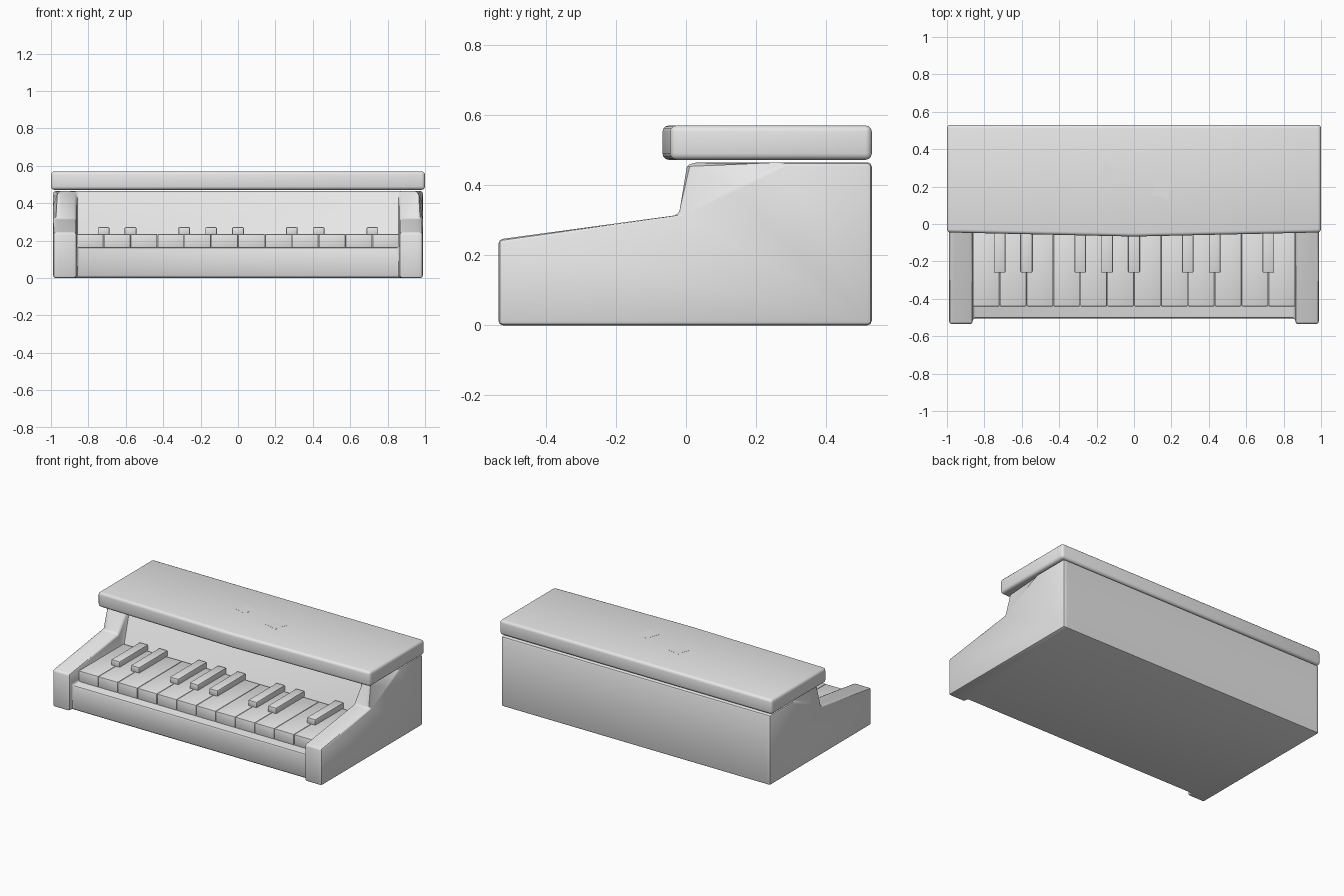
import bpy, bmesh, math
from mathutils import Vector

if "Cube" in bpy.data.objects:
    bpy.data.objects.remove(bpy.data.objects["Cube"], do_unlink=True)

grey = bpy.data.materials.new("plain_grey")
grey.use_nodes = True
grey.diffuse_color = (0.8, 0.8, 0.8, 1)
grey.node_tree.nodes["Principled BSDF"].inputs["Base Color"].default_value = (0.8, 0.8, 0.8, 1)


def finish(name, bm, bevel=0.0, segments=2):
    """Round the sharp edges, shade smoothly and link the part."""
    bmesh.ops.recalc_face_normals(bm, faces=bm.faces[:])
    if bevel:
        sharp = [e for e in bm.edges if len(e.link_faces) == 2
                 and e.calc_face_angle(0) > math.radians(25)]
        bmesh.ops.bevel(bm, geom=sharp, offset=bevel, segments=segments,
                        profile=0.5, affect='EDGES', clamp_overlap=True)
    for f in bm.faces:
        f.smooth = True
    mesh = bpy.data.meshes.new(name)
    bm.to_mesh(mesh)
    bm.free()
    mesh.set_sharp_from_angle(angle=math.radians(40))
    mesh.materials.append(grey)
    obj = bpy.data.objects.new(name, mesh)
    bpy.context.collection.objects.link(obj)
    return obj


def prism(name, outline, z0, z1, bevel=0.0, segments=2):
    """Extrude a plan outline from z0 up to z1."""
    bm = bmesh.new()
    base = bm.faces.new([bm.verts.new((x, y, z0)) for x, y in outline])
    top = bmesh.ops.extrude_face_region(bm, geom=[base])["geom"]
    bmesh.ops.translate(bm, vec=(0, 0, z1 - z0),
                        verts=[v for v in top if isinstance(v, bmesh.types.BMVert)])
    return finish(name, bm, bevel, segments)


def box(name, x0, x1, y0, y1, z0, z1, bevel=0.0):
    return prism(name, [(x0, y0), (x1, y0), (x1, y1), (x0, y1)], z0, z1, bevel)


# Case: side profiles (y, z) lofted across x, with cheeks either side of the key bed
def cheek(notch):
    return [(-0.535, 0), (-0.535, 0.245), (-0.02, 0.315), notch,
            (0.28, 0.465), (0.53, 0.465), (0.53, 0)]


outer, post, inner = cheek((0.13, 0.39)), cheek((0.0, 0.465)), cheek((0.1, 0.465))
bed = [(-0.505, 0), (-0.505, 0.165), (0.02, 0.165)] + inner[3:]
half = [(0.988, outer), (0.96, post), (0.863, inner), (0.863, bed)]
layers = [(-x, p) for x, p in half] + [(x, p) for x, p in reversed(half)]

bm = bmesh.new()
rings = [[bm.verts.new((x, y, z)) for y, z in p] for x, p in layers]
for a, b in zip(rings, rings[1:]):
    for i in range(len(a) - 1):
        bm.faces.new((a[i], a[i + 1], b[i + 1], b[i]))
bm.faces.new(rings[0])
bm.faces.new(rings[-1])
bmesh.ops.remove_doubles(bm, verts=bm.verts[:], dist=0.0005)
bmesh.ops.holes_fill(bm, edges=[e for e in bm.edges if e.is_boundary], sides=0)
finish("case", bm, 0.013)

# Lid, slightly bowed at the front
prism("lid", [(-1, -0.045), (0, -0.067), (1, -0.045), (1, 0.53), (-1, 0.53)],
      0.472, 0.57, 0.018, 3)

# White keys
left, pitch = -0.862, 1.724 / 12
for k in range(12):
    x = left + k * pitch
    box(f"white_key_{k + 1}", x + 0.001, x + pitch - 0.001, -0.44, 0.03, 0.16, 0.235, 0.004)

# Black keys
for k in (1, 2, 4, 5, 6, 8, 9, 11):
    x = left + k * pitch
    box(f"black_key_{k}", x - 0.031, x + 0.031, -0.26, 0.04, 0.23, 0.272, 0.006)

# Diamond inlays on the lid, with gently hollowed sides
for side, cx, cy in (("right", -0.13, 0.265), ("left", 0.15, 0.185)):
    points = []
    for i in range(8):
        r = 0.04 if i % 2 else 0.066
        a = i * math.pi / 4 + 0.5
        points.append((cx + r * math.cos(a), cy + r * math.sin(a)))
    prism(f"{side}_diamond_inlay", points, 0.566, 0.5705)
